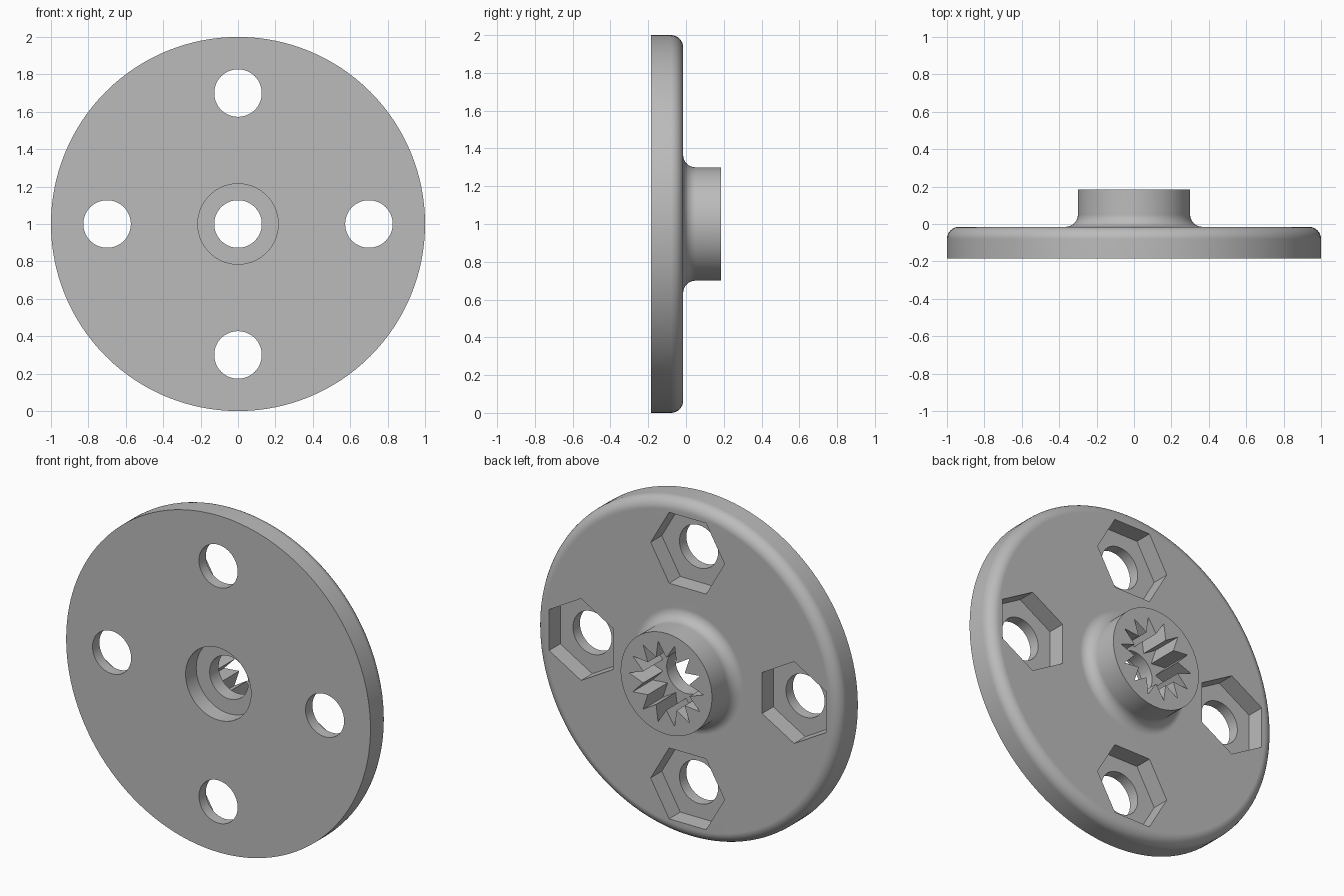
import bpy, bmesh
from math import pi, sin, cos
from mathutils import Matrix, Vector

if "Cube" in bpy.data.objects:
    bpy.data.objects.remove(bpy.data.objects["Cube"])

FRONT, PLATE, HUB = -0.185, -0.015, 0.185   # y of front face, plate back, hub end
BORE, FILLET, SEGMENTS = 0.127, 0.065, 128

grey = bpy.data.materials.new("plain grey")
grey.use_nodes = True
grey.diffuse_color = (0.5, 0.5, 0.5, 1)
grey.node_tree.nodes["Principled BSDF"].inputs["Base Color"].default_value = (0.5, 0.5, 0.5, 1)


def make_object(name, bm):
    bmesh.ops.recalc_face_normals(bm, faces=bm.faces)
    mesh = bpy.data.meshes.new(name)
    bm.to_mesh(mesh)
    bm.free()
    mesh.materials.append(grey)
    obj = bpy.data.objects.new(name, mesh)
    bpy.context.collection.objects.link(obj)
    return obj


def arc(r, y, radius, start, end, steps=8):
    angles = [start + (end - start) * i / steps for i in range(steps + 1)]
    return [(r + radius * cos(a), y + radius * sin(a)) for a in angles]


def lathe(name, profile):
    """Spin a closed (radius, y) profile around the y axis."""
    bm = bmesh.new()
    verts = [bm.verts.new((r, y, 0)) for r, y in profile]
    edges = [bm.edges.new((verts[i - 1], v)) for i, v in enumerate(verts)]
    bmesh.ops.spin(bm, geom=verts + edges, cent=(0, 0, 0), axis=(0, 1, 0),
                   angle=2 * pi, steps=SEGMENTS, use_merge=True)
    bmesh.ops.remove_doubles(bm, verts=bm.verts, dist=1e-5)
    return make_object(name, bm)


def cut_prism(target, radii, y0, y1, centre=(0, 0), turn=0.0):
    """Cut a prism along y whose corners lie at the given radii."""
    bm = bmesh.new()
    n = len(radii)
    ring = [bm.verts.new((centre[0] + r * cos(turn + 2 * pi * i / n), y0,
                          centre[1] + r * sin(turn + 2 * pi * i / n)))
            for i, r in enumerate(radii)]
    face = bm.faces.new(ring)
    top = bmesh.ops.extrude_face_region(bm, geom=[face])["geom"]
    bmesh.ops.translate(bm, vec=(0, y1 - y0, 0),
                        verts=[v for v in top if isinstance(v, bmesh.types.BMVert)])
    cutter = make_object("cutter", bm)
    cutter.hide_render = True
    mod = target.modifiers.new("cut", 'BOOLEAN')
    mod.operation, mod.solver, mod.object = 'DIFFERENCE', 'EXACT', cutter
    bpy.ops.object.modifier_apply(modifier=mod.name)
    bpy.data.objects.remove(cutter)


# Disc with rounded rim, filleted hub, through bore and front counterbore
profile = [(0.215, FRONT)]
profile += [(1.0, FRONT)]
profile += arc(1 - FILLET, PLATE - FILLET, FILLET, 0, pi / 2)
profile += arc(0.3 + FILLET, PLATE + FILLET, FILLET, -pi / 2, -pi)
profile += [(0.3, HUB), (BORE, HUB), (BORE, -0.085), (0.215, -0.085)]
disc = lathe("hub_disc", profile)
bpy.context.view_layer.objects.active = disc
disc.select_set(True)

# Toothed socket in the hub
cut_prism(disc, [0.245, 0.155] * 14, 0.0, HUB + 0.1)

# Four bolt holes, each with a hexagonal nut pocket at the back
for k in range(4):
    a = k * pi / 2
    centre = (0.7 * cos(a), 0.7 * sin(a))
    cut_prism(disc, [0.243] * 6, -0.12, 0.1, centre, a + pi / 2)
    cut_prism(disc, [BORE] * 64, FRONT - 0.1, 0.1, centre)

# Stand the disc on the ground and shade it
disc.data.transform(Matrix.Translation(Vector((0, 0, 1))))
bpy.ops.object.shade_smooth_by_angle(angle=pi / 6)
weighted = disc.modifiers.new("weighted normals", 'WEIGHTED_NORMAL')
weighted.keep_sharp = True
